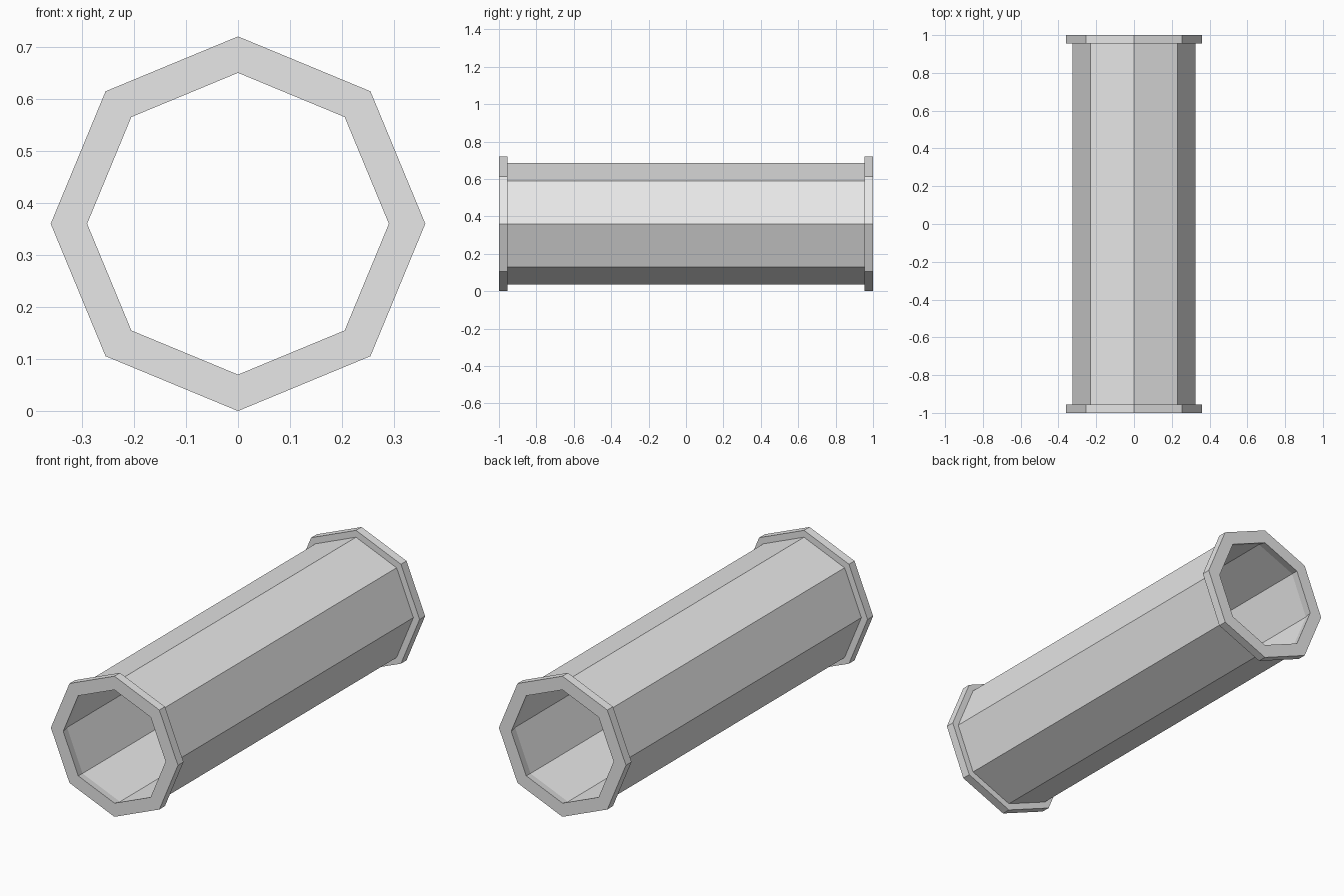
import bpy
import bmesh
from math import cos, sin, pi

cube = bpy.data.objects.get("Cube")
if cube:
    bpy.data.objects.remove(cube, do_unlink=True)

SIDES = 8
FLANGE_R, TUBE_R, MOUTH_R, BORE_R = 0.36, 0.325, 0.29, 0.30
HALF, INNER = 1.0, 0.955   # outer end and inner face of each flange

grey = bpy.data.materials.new("light grey")
grey.use_nodes = True
grey.diffuse_color = (0.8, 0.8, 0.8, 1)
grey.node_tree.nodes["Principled BSDF"].inputs["Base Color"].default_value = (0.8, 0.8, 0.8, 1)


def ring(bm, radius, y):
    """Octagon around the y axis with a corner at the top."""
    return [bm.verts.new((radius * sin(2 * pi * i / SIDES), y,
                          FLANGE_R + radius * cos(2 * pi * i / SIDES)))
            for i in range(SIDES)]


# Closed section of the pipe: outside front to back, then back through the bore
half = [(MOUTH_R, HALF), (FLANGE_R, HALF), (FLANGE_R, INNER), (TUBE_R, INNER)]
outside = [(r, -y) for r, y in half] + half[::-1]
section = outside + [(BORE_R, INNER), (BORE_R, -INNER)]

bm = bmesh.new()
rings = [ring(bm, r, y) for r, y in section]
for a, b in zip(rings, rings[1:] + rings[:1]):
    for i in range(SIDES):
        j = (i + 1) % SIDES
        bm.faces.new((a[i], a[j], b[j], b[i]))
bmesh.ops.recalc_face_normals(bm, faces=bm.faces)

mesh = bpy.data.meshes.new("flanged_pipe")
bm.to_mesh(mesh)
bm.free()
mesh.materials.append(grey)
pipe = bpy.data.objects.new("flanged_pipe", mesh)
bpy.context.collection.objects.link(pipe)
